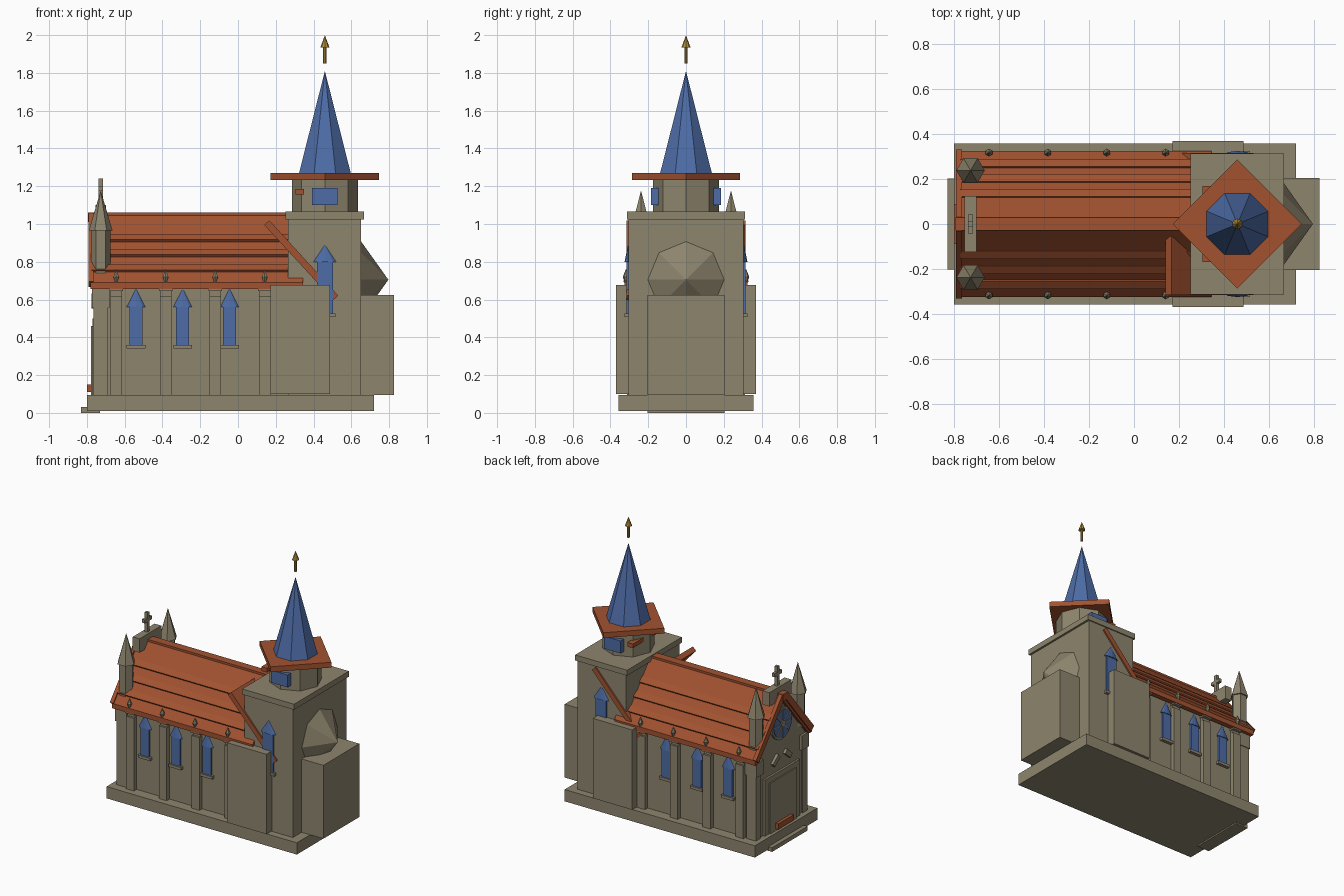
import bpy, bmesh, math
from mathutils import Matrix, Vector

if "Cube" in bpy.data.objects:
    bpy.data.objects.remove(bpy.data.objects["Cube"])

def material(name, rgb):
    m = bpy.data.materials.new(name)
    m.diffuse_color = (*rgb, 1)
    m.use_nodes = True
    m.node_tree.nodes["Principled BSDF"].inputs["Base Color"].default_value = m.diffuse_color
    return m

STONE = material("stone", (0.27, 0.235, 0.155))
TILE = material("orange_tile", (0.36, 0.085, 0.03))
BLUE = material("blue_slate_glass", (0.075, 0.15, 0.38))
GOLD = material("gold", (0.42, 0.26, 0.04))

def finish(name, bm, mat):
    bmesh.ops.recalc_face_normals(bm, faces=bm.faces)
    me = bpy.data.meshes.new(name)
    bm.to_mesh(me)
    bm.free()
    me.materials.append(mat)
    ob = bpy.data.objects.new(name, me)
    bpy.context.collection.objects.link(ob)
    return ob

def box(name, x, y, z, mat, rot=None):
    """Box from (min, max) ranges, optionally rotated about its centre."""
    bm = bmesh.new()
    c = Vector([(a + b) / 2 for a, b in (x, y, z)])
    s = [abs(b - a) for a, b in (x, y, z)]
    m = Matrix.Translation(c)
    if rot:
        m = m @ Matrix.Rotation(rot[0], 4, rot[1])
    bmesh.ops.create_cube(bm, size=1, matrix=m @ Matrix.Diagonal((*s, 1)))
    return finish(name, bm, mat)

def cone(name, loc, r1, r2, depth, n, mat, turn=0, scale=(1, 1, 1), axis=None):
    """Prism or cone standing on loc; axis = optional rotation matrix."""
    bm = bmesh.new()
    m = (Matrix.Translation(loc) @ (axis or Matrix()) @ Matrix.Diagonal((*scale, 1))
         @ Matrix.Rotation(turn, 4, 'Z') @ Matrix.Translation((0, 0, depth / 2)))
    bmesh.ops.create_cone(bm, cap_ends=True, segments=n, radius1=r1, radius2=r2, depth=depth, matrix=m)
    bmesh.ops.remove_doubles(bm, verts=bm.verts, dist=1e-5)
    return finish(name, bm, mat)

def extrude_x(name, profile, x0, x1, mat):
    """Extrude a (y, z) profile along x."""
    bm = bmesh.new()
    f = bm.faces.new([bm.verts.new((x0, y, z)) for y, z in profile])
    r = bmesh.ops.extrude_face_region(bm, geom=[f])
    bmesh.ops.translate(bm, vec=(x1 - x0, 0, 0),
                        verts=[v for v in r['geom'] if isinstance(v, bmesh.types.BMVert)])
    return finish(name, bm, mat)

TO_X = Matrix.Rotation(math.pi / 2, 4, 'Y')
TX = 0.46  # tower axis

# Base
box("plinth", (-.80, .72), (-.357, .357), (.01, .095), STONE)
box("entrance_step", (-.83, -.73), (-.203, .203), (0, .03), STONE)

# Nave body and gable
box("nave_walls", (-.755, .3), (-.28, .28), (.09, .67), STONE)
extrude_x("gable_wall", [(-.28, .66), (.28, .66), (.28, .71), (0, 1.04), (-.28, .71)], -.755, .3, STONE)

# Roof: chevron shell, tile courses, ridge
extrude_x("nave_roof", [(-.325, .655), (-.325, .69), (-.03, 1.045), (.03, 1.045), (.325, .69),
                        (.325, .655), (.29, .655), (0, 1.0), (-.29, .655)], -.78, .345, TILE)
box("roof_ridge", (-.795, .3), (-.03, .03), (1.01, 1.06), TILE)
slope = math.atan2(.355, .295)
for s in (-1, 1):
    for i, z in enumerate((.925, .845, .765)):
        y = s * (1.085 - z) / 1.203
        box(f"tile_course_{i}", (-.775, .29), (y - .022, y + .022), (z - .009, z + .009),
            TILE, (-s * slope * .8, 'X'))
    # gable barge boards
    box("barge_board", (-.792, -.765), (s * .165 - .235, s * .165 + .235), (.84, .885),
        TILE, (-s * slope, 'X'))

# Bays: buttresses, eave finials and lancet windows
def lancet(name, x, y, s, w, z0, z1, z2, hw):
    box(name + "_glass", (x - w, x + w), (y - s * .02, y + s * .008), (z0, z1), BLUE)
    cone(name + "_head", (x, y, z1), hw, 0, z2 - z1, 8, BLUE, 0, (1, .3, 1))
    box(name + "_sill", (x - w - .015, x + w + .015), (y - s * .02, y + s * .018), (z0 - .02, z0), STONE)

for s in (-1, 1):
    for i in range(4):
        x = -.645 + .262 * i
        box("buttress", (x - .031, x + .031), (s * .25, s * .312), (.09, .62), STONE)
        box("buttress_neck", (x - .031, x + .031), (s * .25, s * .298), (.62, .645), STONE)
        box("buttress_cap", (x - .036, x + .036), (s * .25, s * .32), (.645, .668), STONE)
        cone("eave_finial_base", (x, s * .318, .69), .006, .017, .03, 6, STONE)
        cone("eave_finial_tip", (x, s * .318, .72), .017, 0, .042, 6, STONE)
    for x in (-.54, -.293, -.045):
        lancet("nave_window", x, s * .285, s, .034, .36, .56, .658, .05)
    # Transept chapel and tower lancet
    box("transept", (.172, .486), (0, s * .37), (.1, .677), STONE)
    lancet("tower_window", TX, s * .307, s, .042, .527, .8, .89, .06)
    # Raking roof slabs beside the tower
    box("raking_slab", (.065, .605), (s * .03, s * .315), (.79, .826), TILE,
        (-s * math.radians(47.5), 'Y'))
    # Pinnacles
    y = s * .238
    cone("pinnacle_shaft", (-.727, y, .725), .052, .052, .25, 6, STONE, math.pi / 6)
    cone("pinnacle_spire", (-.727, y, .965), .063, 0, .212, 6, STONE, math.pi / 6)

# West front: portal, door, rose window, cross
box("portal", (-.77, -.74), (-.2, .2), (.09, .5), STONE)
box("door_panel", (-.778, -.75), (-.15, .15), (.09, .46), STONE)
box("door_sill", (-.8, -.76), (-.088, .088), (.11, .15), TILE)
for s in (-1, 1):
    box("portal_hood", (-.775, -.74), (s * .07 - .04, s * .07 + .04), (.575, .61), STONE, (-s * .7, 'X'))
    box("corner_pier", (-.772, -.68), (s * .22, s * .3), (.555, .66), STONE)
    box("corner_shaft", (-.765, -.69), (s * .24, s * .295), (.09, .56), STONE)
cone("rose_rim", (-.768, 0, .835), .115, .115, .02, 16, STONE, 0, axis=TO_X)
cone("rose_glass", (-.773, 0, .835), .1, .1, .02, 16, BLUE, 0, axis=TO_X)
for i in range(4):
    box("rose_spoke", (-.778, -.76), (-.1, .1), (.831, .839), STONE, (i * math.pi / 4, 'X'))
cone("rose_hub", (-.78, 0, .835), .025, .025, .02, 8, STONE, 0, axis=TO_X)
box("cross_base", (-.754, -.7), (-.125, .125), (1.0, 1.1), STONE)
box("cross_post", (-.738, -.716), (-.012, .012), (1.09, 1.24), STONE)
box("cross_arms", (-.738, -.716), (-.042, .042), (1.175, 1.2), STONE)

# Tower, belfry and spire
box("tower", (.265, .652), (-.305, .305), (.09, 1.03), STONE)
box("tower_cornice", (.252, .667), (-.313, .313), (1.025, 1.065), STONE)
cone("belfry", (TX, 0, 1.06), .174, .174, .175, 8, STONE)
box("belfry_windows", (TX - .067, TX + .067), (-.186, .186), (1.1, 1.19), BLUE)
box("belfry_beam", (.305, .35), (-.17, .17), (1.155, 1.185), TILE)
cone("spire_eave", (TX, 0, 1.232), .287, .287, .038, 4, TILE)
cone("spire", (TX, 0, 1.27), .148, 0, .54, 8, BLUE, math.pi / 8)
cone("finial_stem", (TX, 0, 1.85), .009, .009, .09, 8, GOLD)
cone("finial_tip", (TX, 0, 1.935), .024, 0, .065, 8, GOLD)

# Apse with half-cone roof
box("apse", (.64, .826), (-.205, .205), (.095, .625), STONE)
cone("apse_roof", (.65, 0, .705), .205, 0, .146, 8, STONE, 0, axis=TO_X)
